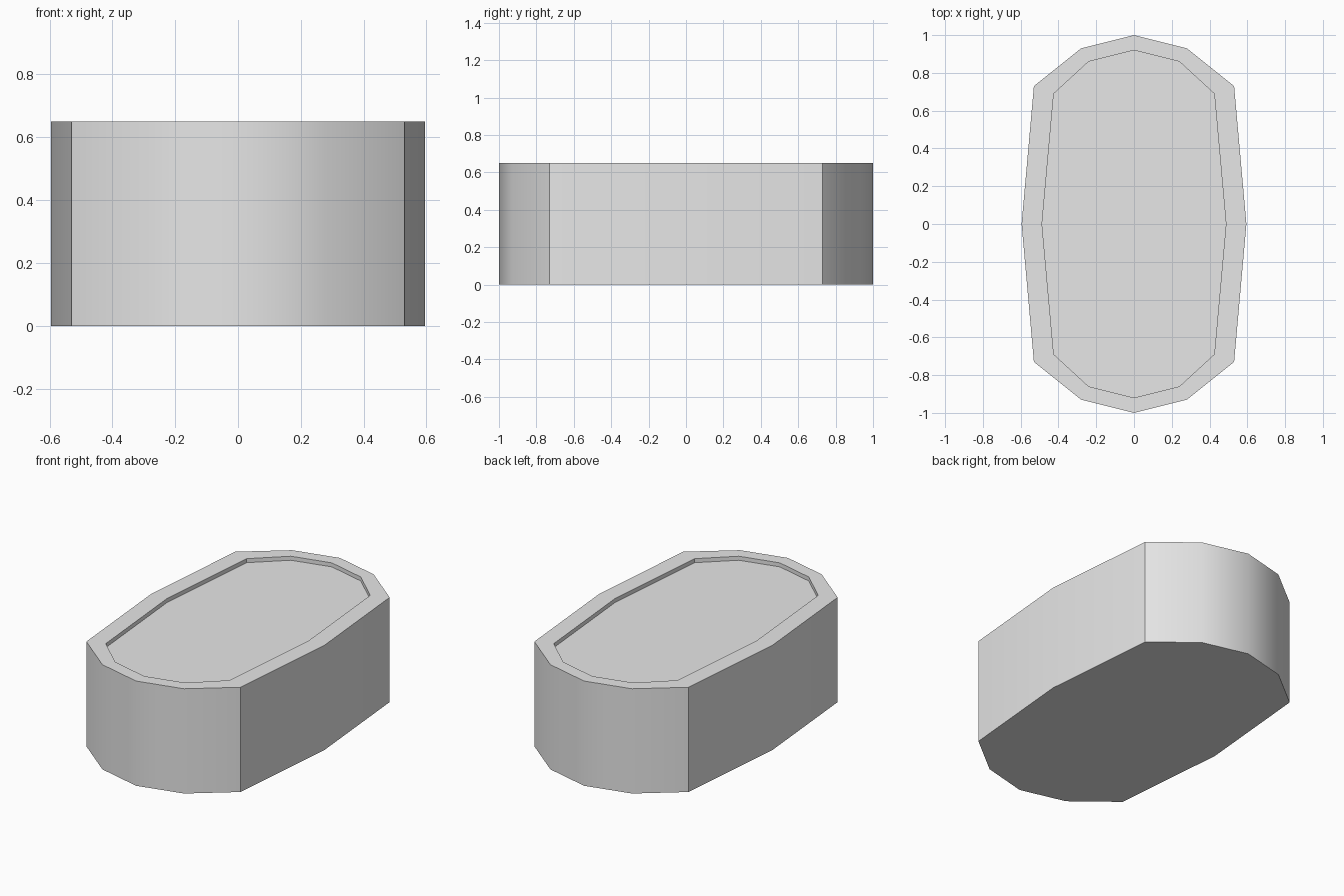
import bpy
import bmesh
import math

cube = bpy.data.objects.get("Cube")
if cube:
    bpy.data.objects.remove(cube, do_unlink=True)

HEIGHT = 0.65
RECESS = 0.025

# Quarter outlines, from the side (+x) round to the end (+y)
OUTER = [(0.595, 0), (0.53, 0.73), (0.28, 0.93), (0, 1)]
INNER = [(0.487, 0), (0.425, 0.69), (0.24, 0.86), (0, 0.92)]


def full_outline(quarter):
    """Mirror a quarter outline into a closed counter-clockwise loop."""
    half = quarter + [(-x, y) for x, y in quarter[-2::-1]]
    return half + [(x, -y) for x, y in half[-2:0:-1]]


def ring(bm, quarter, z):
    return [bm.verts.new((x, y, z)) for x, y in full_outline(quarter)]


def bridge(bm, a, b):
    n = len(a)
    for i in range(n):
        j = (i + 1) % n
        bm.faces.new((a[i], a[j], b[j], b[i]))


# Plain grey finish
grey = bpy.data.materials.new("light_grey")
grey.use_nodes = True
grey.diffuse_color = (0.8, 0.8, 0.8, 1)
grey.node_tree.nodes["Principled BSDF"].inputs["Base Color"].default_value = (0.8, 0.8, 0.8, 1)

# Block: base, outer wall, flat rim, shallow recess wall and recess floor
bm = bmesh.new()
rings = [
    ring(bm, OUTER, 0),
    ring(bm, OUTER, HEIGHT),
    ring(bm, INNER, HEIGHT),
    ring(bm, INNER, HEIGHT - RECESS),
]
for lower, upper in zip(rings, rings[1:]):
    bridge(bm, lower, upper)
bm.faces.new(rings[0][::-1])
bm.faces.new(rings[-1])

mesh = bpy.data.meshes.new("recessed_block")
bm.to_mesh(mesh)
bm.free()
mesh.materials.append(grey)
block = bpy.data.objects.new("recessed_block", mesh)
bpy.context.collection.objects.link(block)

# Rounded ends shade smooth; corners stay crisp
bpy.ops.object.select_all(action="DESELECT")
block.select_set(True)
bpy.context.view_layer.objects.active = block
bpy.ops.object.shade_smooth_by_angle(angle=math.radians(35))
